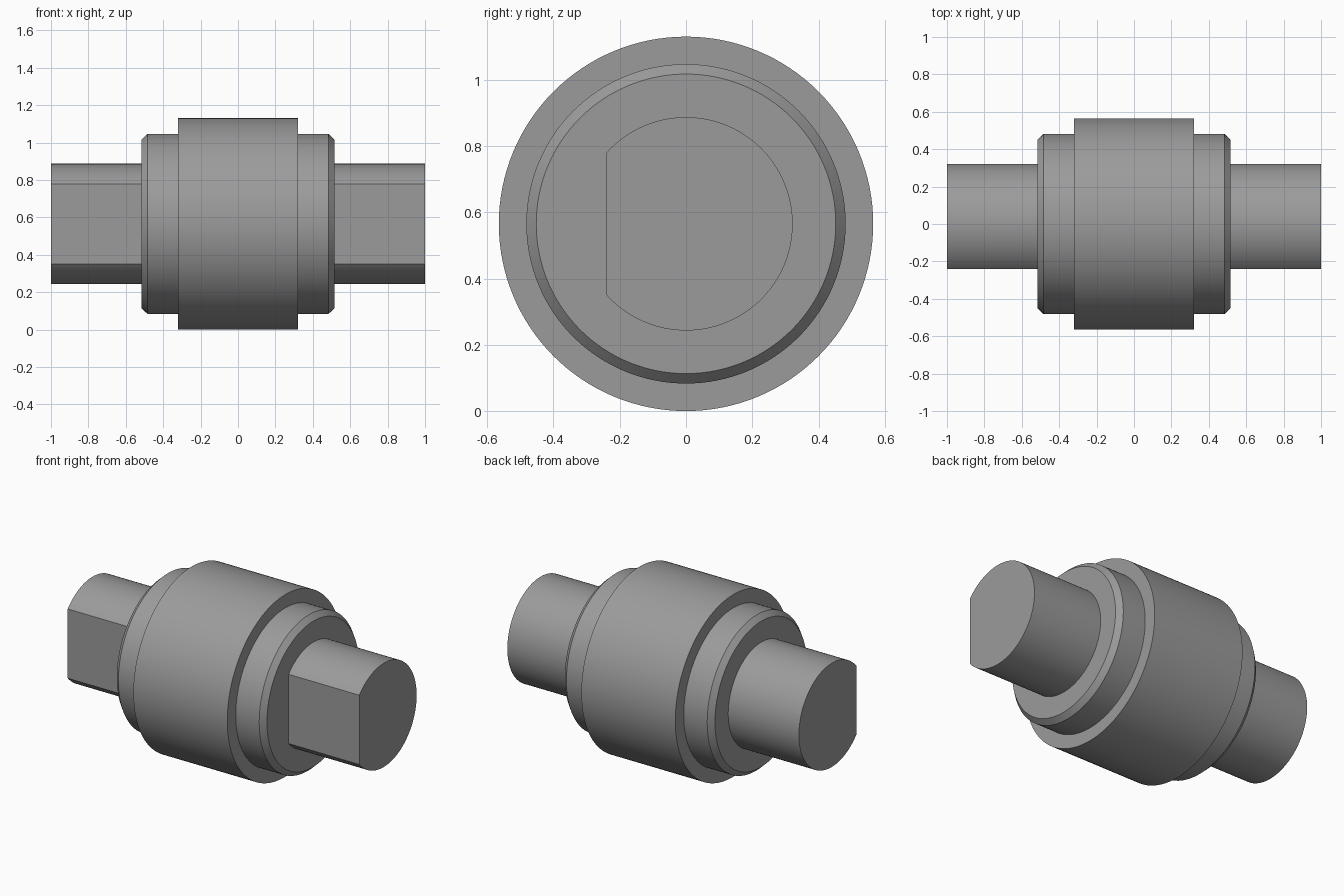
import bpy, bmesh, math

if "Cube" in bpy.data.objects:
    bpy.data.objects.remove(bpy.data.objects["Cube"])

CZ = 0.565          # height of the common axis
SEG = 128

steel = bpy.data.materials.new("steel grey")
steel.diffuse_color = (0.33, 0.33, 0.33, 1)
steel.use_nodes = True
steel.node_tree.nodes["Principled BSDF"].inputs["Base Color"].default_value = steel.diffuse_color


def finish(name, bm):
    bmesh.ops.recalc_face_normals(bm, faces=bm.faces)
    me = bpy.data.meshes.new(name)
    bm.to_mesh(me)
    bm.free()
    ob = bpy.data.objects.new(name, me)
    ob.location.z = CZ
    me.materials.append(steel)
    bpy.context.collection.objects.link(ob)
    bpy.ops.object.select_all(action='DESELECT')
    ob.select_set(True)
    bpy.context.view_layer.objects.active = ob
    bpy.ops.object.shade_smooth_by_angle(angle=math.radians(20))
    return ob


def lathe(name, profile, closed=False):
    """Turn an (x, radius) profile about the x axis."""
    bm = bmesh.new()
    rings = []
    for x, r in profile:
        rings.append([bm.verts.new((x, r * math.cos(2 * math.pi * i / SEG),
                                    r * math.sin(2 * math.pi * i / SEG)))
                      for i in range(SEG)])
    pairs = list(zip(rings, rings[1:]))
    if closed:
        pairs.append((rings[-1], rings[0]))
    else:
        bm.faces.new(rings[0])
        bm.faces.new(rings[-1])
    for a, b in pairs:
        for i in range(SEG):
            j = (i + 1) % SEG
            bm.faces.new((a[i], a[j], b[j], b[i]))
    return finish(name, bm)


def flatted_shaft(name, x0, x1, r, flat):
    """Round stub with a flat cut on its front side."""
    half = math.acos(flat / r)
    n = 96
    angles = [-math.pi + half + (2 * math.pi - 2 * half) * i / n for i in range(n + 1)]
    bm = bmesh.new()
    base = bm.faces.new([bm.verts.new((x0, r * math.cos(a), r * math.sin(a)))
                         for a in angles])
    out = bmesh.ops.extrude_face_region(bm, geom=[base], use_keep_orig=True)
    moved = [v for v in out["geom"] if isinstance(v, bmesh.types.BMVert)]
    bmesh.ops.translate(bm, verts=moved, vec=(x1 - x0, 0, 0))
    return finish(name, bm)


# chamfered inner body
lathe("inner_body", [(-0.515, 0.452), (-0.483, 0.482), (0.483, 0.482), (0.515, 0.452)])

# outer sleeve around the body
lathe("outer_sleeve", [(-0.322, 0.48), (-0.322, 0.565), (0.322, 0.565), (0.322, 0.48)],
      closed=True)

# shaft stubs with front flats
for side, name in ((-1, "left_shaft"), (1, "right_shaft")):
    flatted_shaft(name, side * 0.51, side * 1.0, 0.322, 0.24)
